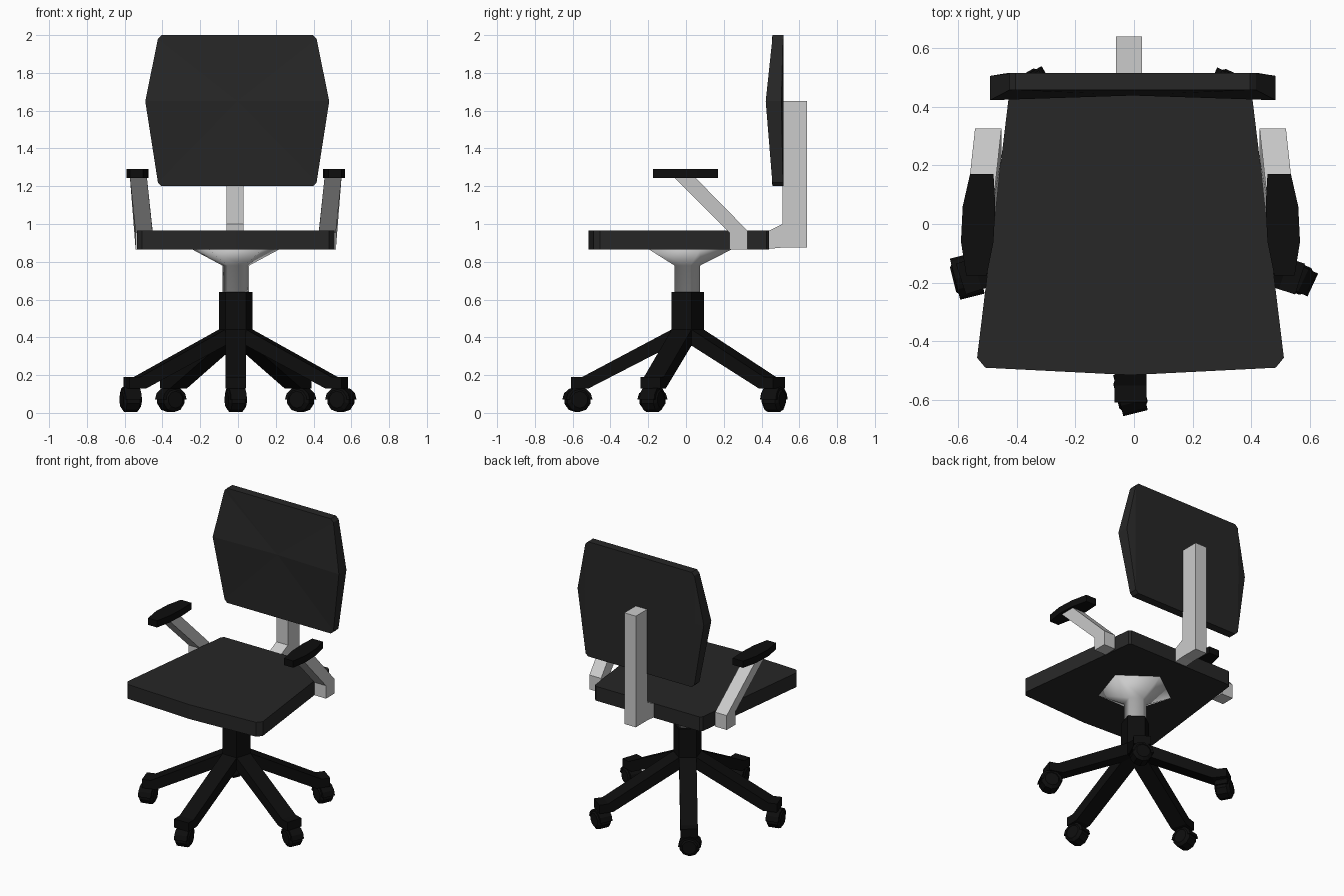
import bpy, bmesh
from math import sin, cos, pi, radians
from mathutils import Matrix, Vector

if "Cube" in bpy.data.objects:
    bpy.data.objects.remove(bpy.data.objects["Cube"])

CX = -0.012  # shared centre line


def material(name, v):
    m = bpy.data.materials.new(name)
    m.diffuse_color = (v, v, v, 1)
    m.use_nodes = True
    m.node_tree.nodes["Principled BSDF"].inputs["Base Color"].default_value = m.diffuse_color
    return m


FABRIC = material("dark_fabric", 0.02)
PLASTIC = material("black_plastic", 0.004)


def finish(name, bm, mat=None, smooth=False):
    bmesh.ops.recalc_face_normals(bm, faces=bm.faces[:])
    me = bpy.data.meshes.new(name)
    bm.to_mesh(me)
    bm.free()
    for p in me.polygons:
        p.use_smooth = smooth
    if mat:
        me.materials.append(mat)
    ob = bpy.data.objects.new(name, me)
    bpy.context.collection.objects.link(ob)
    return ob


def loft(name, rings, mat=None, smooth=False, centre=None, matrix=None):
    """Skin a list of equal-length rings; the last cap may fan to a centre point."""
    bm = bmesh.new()
    vs = [[bm.verts.new(p) for p in r] for r in rings]
    n = len(rings[0])
    for a, b in zip(vs, vs[1:]):
        for i in range(n):
            j = (i + 1) % n
            bm.faces.new((a[i], a[j], b[j], b[i]))
    bm.faces.new(vs[0])
    if centre:
        c = bm.verts.new(centre)
        for i in range(n):
            bm.faces.new((vs[-1][i], vs[-1][(i + 1) % n], c))
    else:
        bm.faces.new(vs[-1])
    if matrix:
        bm.transform(matrix)
    return finish(name, bm, mat, smooth)


def pentagon(r, z):
    return [(CX + r * cos(pi / 2 + k * 2 * pi / 5),
             r * sin(pi / 2 + k * 2 * pi / 5), z) for k in range(5)]


# Seat: tapered outline with clipped corners and a slight front point
half = [(0, -0.515), (0.495, -0.49), (0.523, -0.456), (0.416, 0.425), (0.40, 0.44)]
outline = half + [(-x, y) for x, y in reversed(half) if x]
loft("seat", [[(CX + x, y, z) for x, y in outline] for z in (0.865, 0.965)], FABRIC)

# Backrest: nearly rectangular rear, sides and front bulging at mid height
right = [(0, 2.0), (0.40, 2.0), (0.42, 1.98), (0.487, 1.65), (0.42, 1.22), (0.40, 1.2), (0, 1.2)]
edge = right + [(-x, z) for x, z in reversed(right) if x]
CB = -0.004
rear = [(CB + max(-0.425, min(0.425, x)), 0.515, z) for x, z in edge]
side = [(CB + x, 0.505 if abs(x) > 0.45 else 0.513, z) for x, z in edge]
front = [(CB + x, 0.422 if abs(x) > 0.45 else 0.457, z) for x, z in edge]
loft("backrest", [rear, side, front], FABRIC, centre=(CB, 0.438, 1.65))

# Upright bar carrying the backrest
bar = [(0.43, 0.868), (0.51, 0.875), (0.64, 0.875), (0.64, 1.65), (0.51, 1.65),
       (0.51, 1.0), (0.43, 0.96)]
loft("back_support", [[(x, y, z) for y, z in bar] for x in (-0.061, 0.028)])

# Arms: leaning supports and rounded pads, mirrored
arm = [(0.23, 0.865, 0), (0.325, 0.865, 0), (0.325, 0.965, 0), (0.05, 1.245, 0.03),
       (-0.06, 1.245, 0.03), (0.23, 0.955, 0)]
pad = [(0.467, 0.17), (0.547, 0.17), (0.572, 0.06), (0.578, -0.06), (0.56, -0.175),
       (0.49, -0.175), (0.467, -0.06), (0.461, 0.06)]
for label, s in (("left", -1), ("right", 1)):
    loft(label + "_arm_support",
         [[(CX + s * (x + lean), y, z) for y, z, lean in arm] for x in (0.44, 0.53)])
    loft(label + "_arm_pad",
         [[(CX + s * x, y, z) for x, y in pad] for z in (1.243, 1.29)], PLASTIC)

# Five-sided seat plate, gas column and hub
loft("seat_plate_and_column", [pentagon(0.247, 0.868), pentagon(0.075, 0.78),
                               pentagon(0.075, 0.60)], smooth=True)
loft("hub", [pentagon(0.094, 0.64), pentagon(0.094, 0.42), pentagon(0.05, 0.38)], PLASTIC)

# Five legs with casters, each caster swivelled its own way
leg = [(0.06, 0.45), (0.55, 0.19), (0.608, 0.19), (0.608, 0.13), (0.515, 0.13), (0.02, 0.385)]
swivels = (14, 65, 66, -60, 14)
for k, swivel in enumerate(swivels):
    a = radians(-90 + 72 * k)
    turn = Matrix.Translation((CX, 0, 0)) @ Matrix.Rotation(a, 4, 'Z')
    loft(f"leg_{k + 1}", [[(r, w, z) for r, z in leg] for w in (-0.055, 0.055)],
         PLASTIC, matrix=turn)

    place = (Matrix.Translation((CX + 0.585 * cos(a), 0.575 * sin(a), 0.07))
             @ Matrix.Rotation(radians(swivel), 4, 'Z'))

    def disc(x, r):
        return [(x, r * cos(t * pi / 5 + pi / 10), r * sin(t * pi / 5 + pi / 10)) for t in range(10)]
    loft(f"caster_wheel_{k + 1}",
         [disc(-0.05, 0.045), disc(-0.035, 0.066), disc(0.035, 0.066), disc(0.05, 0.045)],
         PLASTIC, matrix=place)
    # Fender over the top half of the wheel
    arc = [(0.072 * cos(t * pi / 6), 0.066 * sin(t * pi / 6)) for t in range(7)]
    loft(f"caster_fender_{k + 1}", [[(x, y, z) for y, z in arc] for x in (-0.043, 0.043)],
         PLASTIC, matrix=place)
